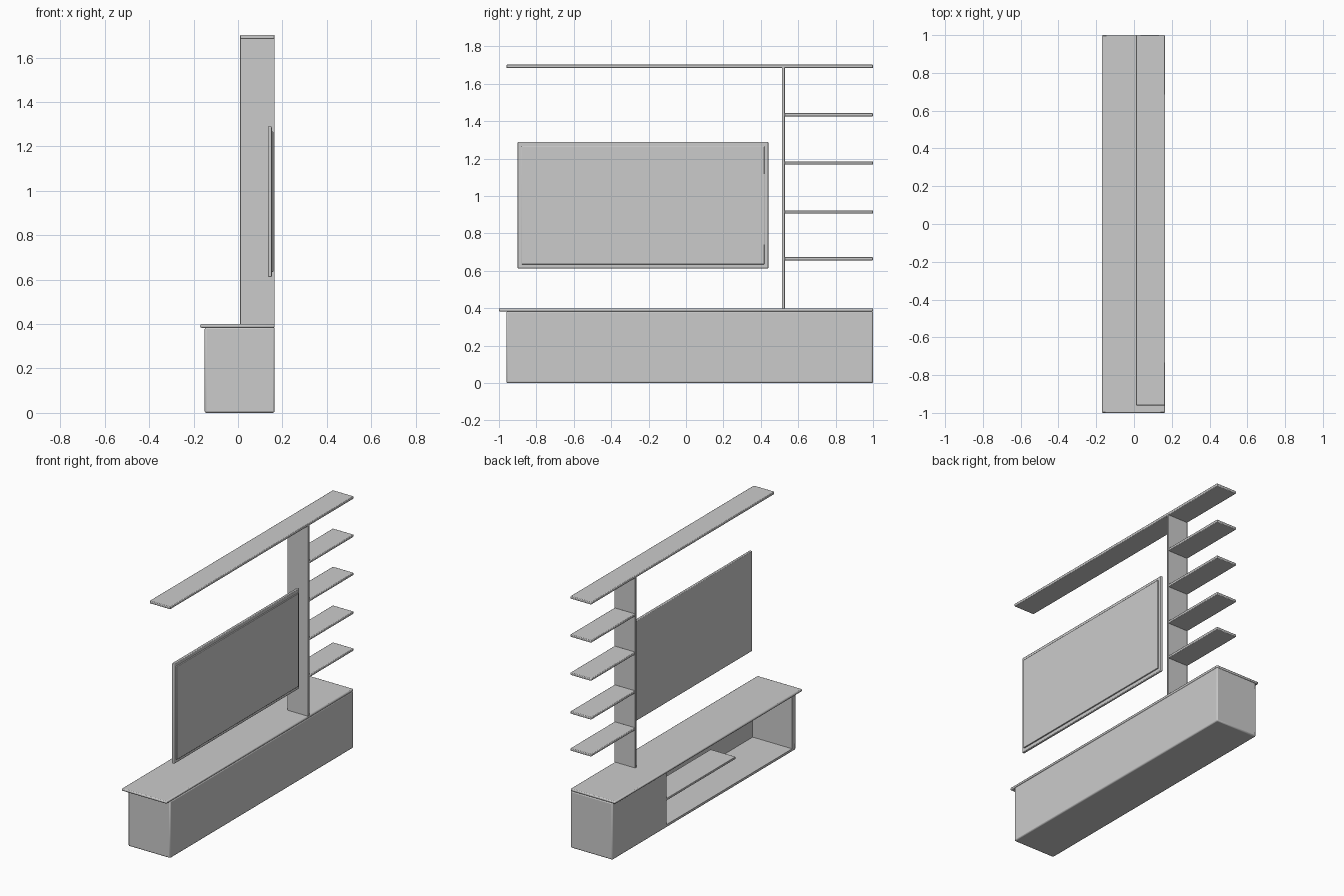
import bpy

if "Cube" in bpy.data.objects:
    bpy.data.objects.remove(bpy.data.objects["Cube"])


def box(name, x, y, z, bevel=0.004):
    """Rounded box given by its (min, max) range on each axis."""
    bpy.ops.mesh.primitive_cube_add(size=1)
    ob = bpy.context.object
    ob.name = name
    for v in ob.data.vertices:
        v.co = [r[0] if c < 0 else r[1] for c, r in zip(v.co, (x, y, z))]
    if bevel:
        m = ob.modifiers.new("round_edges", 'BEVEL')
        m.width = bevel
        m.segments = 2
        bpy.ops.object.shade_smooth_by_angle()
    return ob


# Low cabinet with an open bay on its -x side
cabinet = box("cabinet_body", (-0.15, 0.165), (-0.96, 1.0), (0, 0.385), 0.008)
cutter = box("bay_cutter", (-0.3, 0.145), (-0.92, 0.42), (0.02, 0.37), 0)
cutter.hide_render = True
cutter.hide_viewport = True
cut = cabinet.modifiers.new("open_bay", 'BOOLEAN')
cut.operation = 'DIFFERENCE'
cut.solver = 'EXACT'
cut.object = cutter

# Overhanging worktop and the short shelf inside the bay
box("cabinet_top", (-0.17, 0.165), (-1.0, 1.0), (0.383, 0.40), 0.006)
box("bay_shelf", (-0.148, 0.04), (-0.32, 0.425), (0.18, 0.195), 0.003)

# Upright panel, side shelves and long top shelf
SX = (0.01, 0.165)
box("upright_panel", SX, (0.512, 0.528), (0.398, 1.69), 0.002)
for i, z in enumerate((0.656, 0.906, 1.168, 1.426)):
    box(f"side_shelf_{i + 1}", SX, (0.526, 1.0), (z, z + 0.017))
box("top_shelf", SX, (-0.96, 1.0), (1.684, 1.702))

# Television: flat panel with a smaller raised rectangle on the +x side
box("television_panel", (0.135, 0.152), (-0.90, 0.44), (0.612, 1.29), 0.004)
box("television_raised_face", (0.148, 0.16), (-0.88, 0.42), (0.635, 1.266), 0.003)
